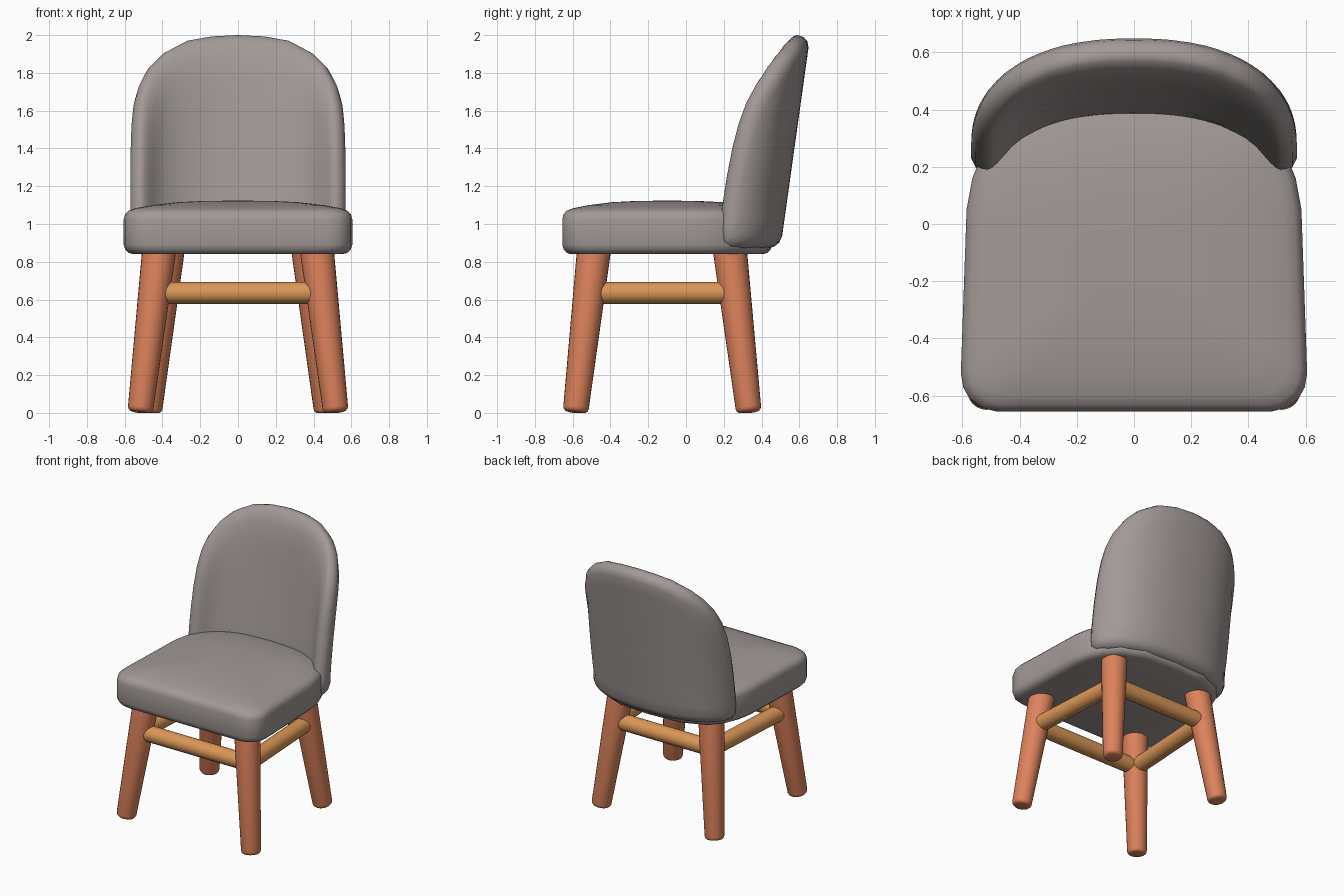
import bpy, bmesh, math
from mathutils import Vector

if "Cube" in bpy.data.objects:
    bpy.data.objects.remove(bpy.data.objects["Cube"])


def material(name, rgb):
    m = bpy.data.materials.new(name)
    m.diffuse_color = (*rgb, 1)
    m.use_nodes = True
    m.node_tree.nodes["Principled BSDF"].inputs["Base Color"].default_value = m.diffuse_color
    return m


FABRIC = material("warm grey fabric", (0.36, 0.32, 0.308))
LEG_WOOD = material("reddish wood", (0.72, 0.225, 0.105))
ROD_WOOD = material("golden wood", (0.70, 0.31, 0.095))


def finish(name, bm, mat, angle=40):
    bmesh.ops.recalc_face_normals(bm, faces=bm.faces)
    me = bpy.data.meshes.new(name)
    bm.to_mesh(me)
    bm.free()
    me.materials.append(mat)
    ob = bpy.data.objects.new(name, me)
    bpy.context.collection.objects.link(ob)
    bpy.ops.object.select_all(action='DESELECT')
    ob.select_set(True)
    bpy.context.view_layer.objects.active = ob
    bpy.ops.object.shade_smooth_by_angle(angle=math.radians(angle))
    return ob


def outline(half, step=0.07):
    """Mirror a half outline and split its long sides."""
    pts = half + [(-x, y) for x, y in reversed(half[1:-1])]
    out = []
    for i, p in enumerate(pts):
        a, b = Vector(p), Vector(pts[(i + 1) % len(pts)])
        n = max(1, math.ceil((b - a).length / step))
        out += [a.lerp(b, k / n) for k in range(n)]
    return out


def cushion(name, pts, centre, profile, place, mat):
    """Loft shrinking copies of an outline; the profile holds (inset, offset)."""
    bm = bmesh.new()
    c = Vector(centre)
    rings = []
    for inset, off in profile:
        k = 1 - inset / 0.6
        if k < 0.01:
            rings.append([bm.verts.new(place(c, off))])
        else:
            rings.append([bm.verts.new(place(c + (p - c) * k, off)) for p in pts])
    n = len(pts)
    for r0, r1 in zip(rings, rings[1:]):
        for i in range(n):
            j = (i + 1) % n
            if len(r0) == 1:
                bm.faces.new((r0[0], r1[i], r1[j]))
            elif len(r1) == 1:
                bm.faces.new((r0[i], r0[j], r1[0]))
            else:
                bm.faces.new((r0[i], r0[j], r1[j], r1[i]))
    return finish(name, bm, mat, 60)


# Seat: rounded block with a gently domed top
seat_half = [(0, -.655), (.48, -.655), (.535, -.642), (.575, -.61), (.597, -.57),
             (.605, -.52), (.585, .05), (.565, .16), (.52, .27), (.43, .37),
             (.26, .44), (0, .455)]
seat_profile = [(.6, .84), (.05, .84), (.025, .848), (.008, .865), (0, .89),
                (0, 1.025), (.007, 1.052), (.025, 1.07), (.06, 1.083),
                (.15, 1.1), (.28, 1.115), (.42, 1.122), (.6, 1.124)]
cushion("seat", outline(seat_half), (0, -.1), seat_profile,
        lambda p, z: (p.x, p.y, z), FABRIC)

# Backrest: arched pad wrapped around a superelliptic plan curve and leaned back
A, B, E, Y0 = .512, .267, 2.3, .165
curve = [Vector((A * math.sin(t) ** (2 / E), B * abs(math.cos(t)) ** (2 / E)))
         for t in (i * math.pi / 400 for i in range(201))]
lengths = [0]
for a, b in zip(curve, curve[1:]):
    lengths.append(lengths[-1] + (b - a).length)


def wrap(p, off):
    s = min(abs(p.x) / .64, 1) * lengths[-1]
    i = max(1, next((k for k, l in enumerate(lengths) if l >= s), 200))
    f = (s - lengths[i - 1]) / (lengths[i] - lengths[i - 1])
    q = curve[i - 1].lerp(curve[i], f)
    n = Vector((max(q.x, 0) ** (E - 1) / A ** E, max(q.y, 0) ** (E - 1) / B ** E)).normalized()
    q = q + n * off * .072
    return (math.copysign(q.x, p.x), Y0 + q.y + .14 * (p.y - .9), p.y)


back_half = [(0, .87), (.5, .87), (.585, .875), (.622, .9), (.635, .96), (.64, 1.1),
             (.638, 1.25), (.63, 1.4), (.615, 1.53), (.59, 1.64), (.55, 1.735),
             (.48, 1.835), (.4, 1.905), (.27, 1.97), (.14, 1.993), (0, 2)]
deep = [.32, .39, .46, .53]
back_profile = ([(.6, -1)] + [(d, -1) for d in reversed(deep)]
                + [(.25, -1), (.17, -.95), (.11, -.86), (.06, -.72), (.025, -.48),
                   (.006, -.22), (0, 0), (.004, .28), (.014, .58), (.035, .85),
                   (.07, 1), (.15, 1), (.24, 1)]
                + [(d, 1) for d in deep] + [(.6, 1)])
cushion("backrest", outline(back_half), (0, 1.43), back_profile, wrap, FABRIC)


def rod(name, a, b, r0, r1, mat, sides=24, round_start=0.0):
    """Round bar from a to b, optionally with a softened start."""
    bm = bmesh.new()
    a, b = Vector(a), Vector(b)
    bmesh.ops.create_cone(bm, cap_ends=True, segments=sides, radius1=r0, radius2=r1,
                          depth=(b - a).length)
    if round_start:
        rim = [e for e in bm.edges if all(v.co.z < 0 for v in e.verts)]
        bmesh.ops.bevel(bm, geom=rim, offset=round_start, segments=3, profile=.5,
                        affect='EDGES')
    turn = (b - a).to_track_quat('Z', 'Y')
    for v in bm.verts:
        v.co = turn @ v.co + (a + b) / 2
        v.co.z = max(v.co.z, 0)
    return finish(name, bm, mat, 50)


# Splayed tapering legs: foot and top centres on the right side
LEGS = {"front": ((.518, -.585, .003), (.413, -.483, .9)),
        "back": ((.47, .333, .003), (.368, .228, .9))}


def leg_point(end, side, z):
    foot, top = map(Vector, LEGS[end])
    p = foot.lerp(top, (z - foot.z) / (top.z - foot.z))
    return Vector((p.x * side, p.y, z))


for end in LEGS:
    for side, label in ((1, "right"), (-1, "left")):
        rod(f"{end}_{label}_leg", leg_point(end, side, .003), leg_point(end, side, .9),
            .067, .091, LEG_WOOD, round_start=.025)

# Stretchers joining the legs
H, R = .635, .058
for end in LEGS:
    rod(f"{end}_stretcher", leg_point(end, -1, H), leg_point(end, 1, H), R, R, ROD_WOOD)
for side, label in ((1, "right"), (-1, "left")):
    rod(f"{label}_stretcher", leg_point("front", side, H), leg_point("back", side, H),
        R, R, ROD_WOOD)
